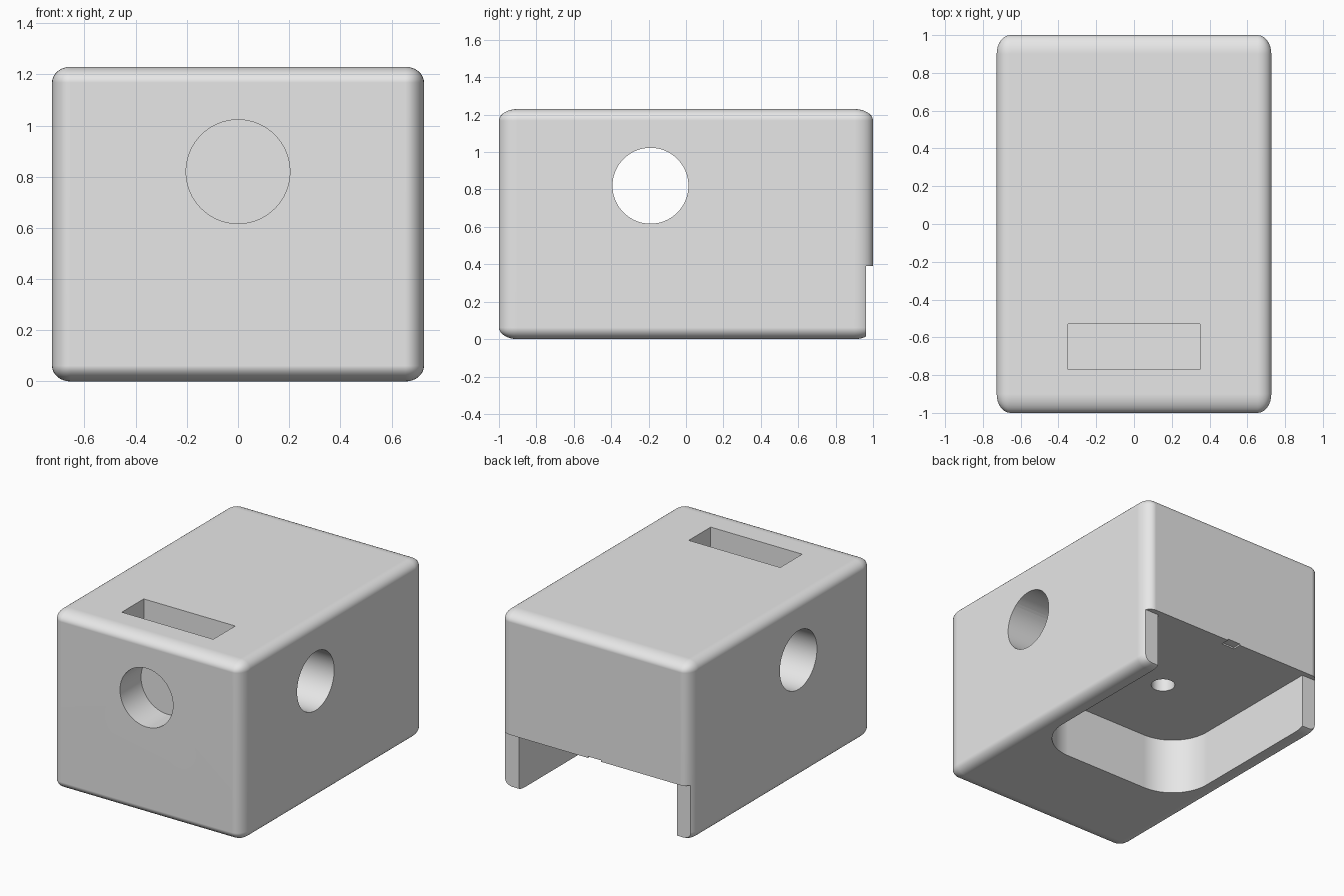
import bpy
import bmesh
import math
from mathutils import Matrix, Vector

default = bpy.data.objects.get("Cube")
if default:
    bpy.data.objects.remove(default, do_unlink=True)

# Single plain grey
grey = bpy.data.materials.new("plain_grey")
grey.use_nodes = True
colour = (0.8, 0.8, 0.8, 1)
grey.diffuse_color = colour
grey.node_tree.nodes["Principled BSDF"].inputs["Base Color"].default_value = colour


def finish(name, bm):
    mesh = bpy.data.meshes.new(name)
    bm.to_mesh(mesh)
    bm.free()
    mesh.materials.append(grey)
    obj = bpy.data.objects.new(name, mesh)
    bpy.context.collection.objects.link(obj)
    return obj


def box(name, low, high, round_front=0):
    """Box between two corners, optionally with rounded front upright edges."""
    low, high = Vector(low), Vector(high)
    bm = bmesh.new()
    bmesh.ops.create_cube(bm, size=1)
    bmesh.ops.scale(bm, vec=high - low, verts=bm.verts)
    bmesh.ops.translate(bm, vec=(low + high) / 2, verts=bm.verts)
    if round_front:
        middle = (low.y + high.y) / 2
        edges = [e for e in bm.edges
                 if all(v.co.y < middle for v in e.verts)
                 and abs(e.verts[0].co.z - e.verts[1].co.z) > 0.1]
        bmesh.ops.bevel(bm, geom=edges, offset=round_front, segments=16,
                        profile=0.5, affect='EDGES')
    return finish(name, bm)


def rod(name, start, end, radius):
    """Cylinder running between two points."""
    start, end = Vector(start), Vector(end)
    axis = end - start
    turn = axis.to_track_quat('Z', 'Y').to_matrix().to_4x4()
    bm = bmesh.new()
    bmesh.ops.create_cone(bm, cap_ends=True, segments=64, radius1=radius,
                          radius2=radius, depth=axis.length,
                          matrix=Matrix.Translation((start + end) / 2) @ turn)
    return finish(name, bm)


# Housing: a rounded cube stretched to size
bm = bmesh.new()
bmesh.ops.create_cube(bm, size=2)
bmesh.ops.bevel(bm, geom=bm.edges[:], offset=0.1, segments=8, profile=0.5,
                affect='EDGES')
bmesh.ops.scale(bm, vec=(0.727, 1, 0.615), verts=bm.verts)
bmesh.ops.translate(bm, vec=(0, 0, 0.615), verts=bm.verts)
housing = finish("housing", bm)

# Cutters: cross bore, front bore, top slot, underside recess and back step
cutters = [
    rod("cross_bore", (-1, -0.19, 0.82), (1, -0.19, 0.82), 0.203),
    rod("front_bore", (0, -1.2, 0.82), (0, -0.3, 0.82), 0.203),
    box("top_slot", (-0.35, -0.77, 0.4), (0.35, -0.53, 1.5)),
    box("underside_recess", (-0.605, -0.28, -0.2), (0.605, 1.3, 0.39), 0.285),
    box("back_step", (-1, 0.963, -0.2), (1, 1.3, 0.39)),
    rod("pin_hole", (0, 0.29, 0.3), (0, 0.29, 0.7), 0.076),
    box("back_lip_notch", (-0.05, 0.94, 0.3), (0.05, 1.1, 0.4)),
]

bpy.ops.object.select_all(action='DESELECT')
housing.select_set(True)
bpy.context.view_layer.objects.active = housing
for cutter in cutters:
    cutter.hide_render = True
    cut = housing.modifiers.new(cutter.name, 'BOOLEAN')
    cut.operation = 'DIFFERENCE'
    cut.solver = 'EXACT'
    cut.object = cutter
    bpy.ops.object.modifier_apply(modifier=cut.name)
    bpy.data.objects.remove(cutter, do_unlink=True)

# Smooth fillets and bores, crisp cut edges, flat large faces
bpy.ops.object.shade_smooth_by_angle(angle=math.radians(30))
flatten = housing.modifiers.new("flat_faces", 'WEIGHTED_NORMAL')
flatten.keep_sharp = True
